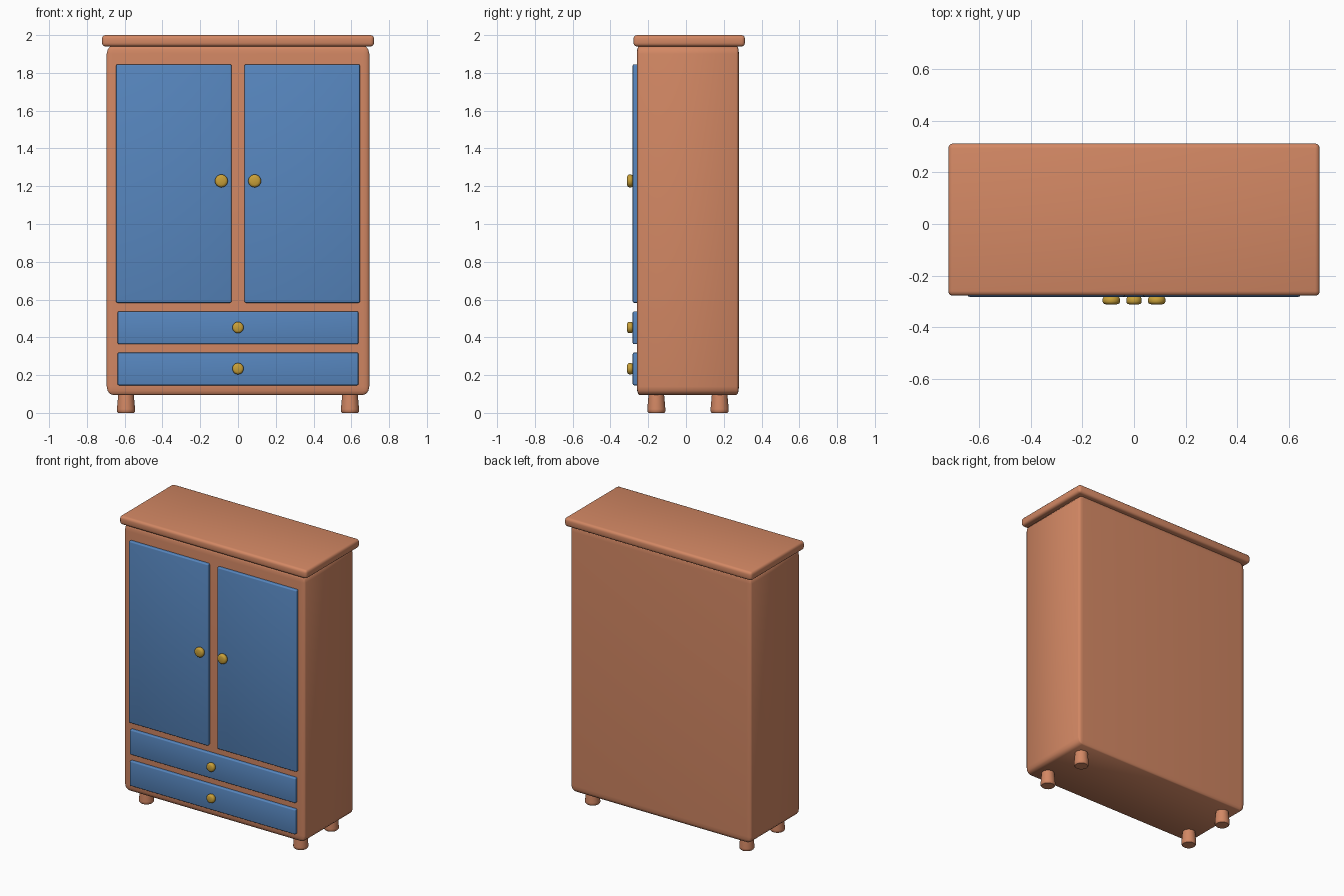
import bpy
import bmesh
from mathutils import Matrix, Vector

cube = bpy.data.objects.get("Cube")
if cube:
    bpy.data.objects.remove(cube, do_unlink=True)


def material(name, rgb):
    mat = bpy.data.materials.new(name)
    mat.use_nodes = True
    mat.diffuse_color = (*rgb, 1)
    shader = mat.node_tree.nodes["Principled BSDF"]
    shader.inputs["Base Color"].default_value = (*rgb, 1)
    shader.inputs["Roughness"].default_value = 0.6
    return mat


WOOD = material("warm wood", (0.65, 0.245, 0.127))
BLUE = material("blue paint", (0.095, 0.24, 0.52))
BRASS = material("brass", (0.58, 0.35, 0.04))


def finish(name, bm, mat):
    mesh = bpy.data.meshes.new(name)
    for face in bm.faces:
        face.smooth = True
    bm.to_mesh(mesh)
    bm.free()
    mesh.materials.append(mat)
    obj = bpy.data.objects.new(name, mesh)
    bpy.context.collection.objects.link(obj)
    return obj


def rounded_box(name, low, high, mat, bevel, stretch=False):
    """Box between two corners; stretch scales the rounding with the box."""
    low, high = Vector(low), Vector(high)
    size, centre = high - low, (low + high) / 2
    bm = bmesh.new()
    bmesh.ops.create_cube(bm, size=1)
    if not stretch:
        bmesh.ops.scale(bm, vec=size, verts=bm.verts)
    bmesh.ops.bevel(bm, geom=bm.edges[:], offset=bevel, segments=3,
                    profile=0.5, affect='EDGES')
    if stretch:
        bmesh.ops.scale(bm, vec=size, verts=bm.verts)
    bmesh.ops.translate(bm, vec=centre, verts=bm.verts)
    return finish(name, bm, mat)


def turned(name, profile, location, mat, rotation=Matrix(), sides=24):
    """Closed round part from (radius, height) pairs, listed bottom to top."""
    bm = bmesh.new()
    rings = []
    for radius, height in profile:
        ring = bmesh.ops.create_circle(bm, segments=sides, radius=radius)["verts"]
        bmesh.ops.translate(bm, vec=(0, 0, height), verts=ring)
        rings.append(ring)
    for a, b in zip(rings, rings[1:]):
        for i in range(sides):
            j = (i + 1) % sides
            bm.faces.new((a[i], a[j], b[j], b[i]))
    bm.faces.new(rings[0])
    bm.faces.new(rings[-1])
    bmesh.ops.recalc_face_normals(bm, faces=bm.faces)
    bmesh.ops.transform(bm, matrix=Matrix.Translation(location) @ rotation, verts=bm.verts)
    obj = finish(name, bm, mat)
    obj.data.set_sharp_from_angle(angle=0.9)
    return obj


def knob(name, x, z, radius):
    profile = [(radius * 0.6, 0), (radius * 0.9, 0.004), (radius, 0.011),
               (radius, 0.021), (radius * 0.9, 0.028), (radius * 0.6, 0.032)]
    turned(name, profile, (x, -0.28, z), BRASS, Matrix.Rotation(1.5708, 4, 'X'))


# Cabinet and overhanging top
rounded_box("cabinet_body", (-0.695, -0.26, 0.095), (0.695, 0.28, 1.945), WOOD, 0.024, True)
rounded_box("top_board", (-0.72, -0.278, 1.94), (0.72, 0.312, 2.0), WOOD, 0.018)

# Doors, mirrored about the middle, with their knobs
for side, sign in (("left", 1), ("right", -1)):
    inner, outer = sorted((0.035 * sign, 0.645 * sign))
    rounded_box(side + "_door", (inner, -0.282, 0.583), (outer, -0.25, 1.845), BLUE, 0.007)
    knob(side + "_door_knob", 0.088 * sign, 1.228, 0.034)

# Drawers
for label, bottom in (("upper", 0.364), ("lower", 0.146)):
    rounded_box(label + "_drawer", (-0.637, -0.282, bottom),
                (0.637, -0.25, bottom + 0.173), BLUE, 0.007)
    knob(label + "_drawer_knob", 0, bottom + 0.088, 0.03)

# Tapered feet
foot = [(0.042, 0), (0.048, 0.008), (0.048, 0.02), (0.04, 0.11)]
for side, x in (("left", 0.593), ("right", -0.593)):
    for end, y in (("front", -0.157), ("back", 0.178)):
        turned(f"{end}_{side}_foot", foot, (x, y, 0), WOOD)
